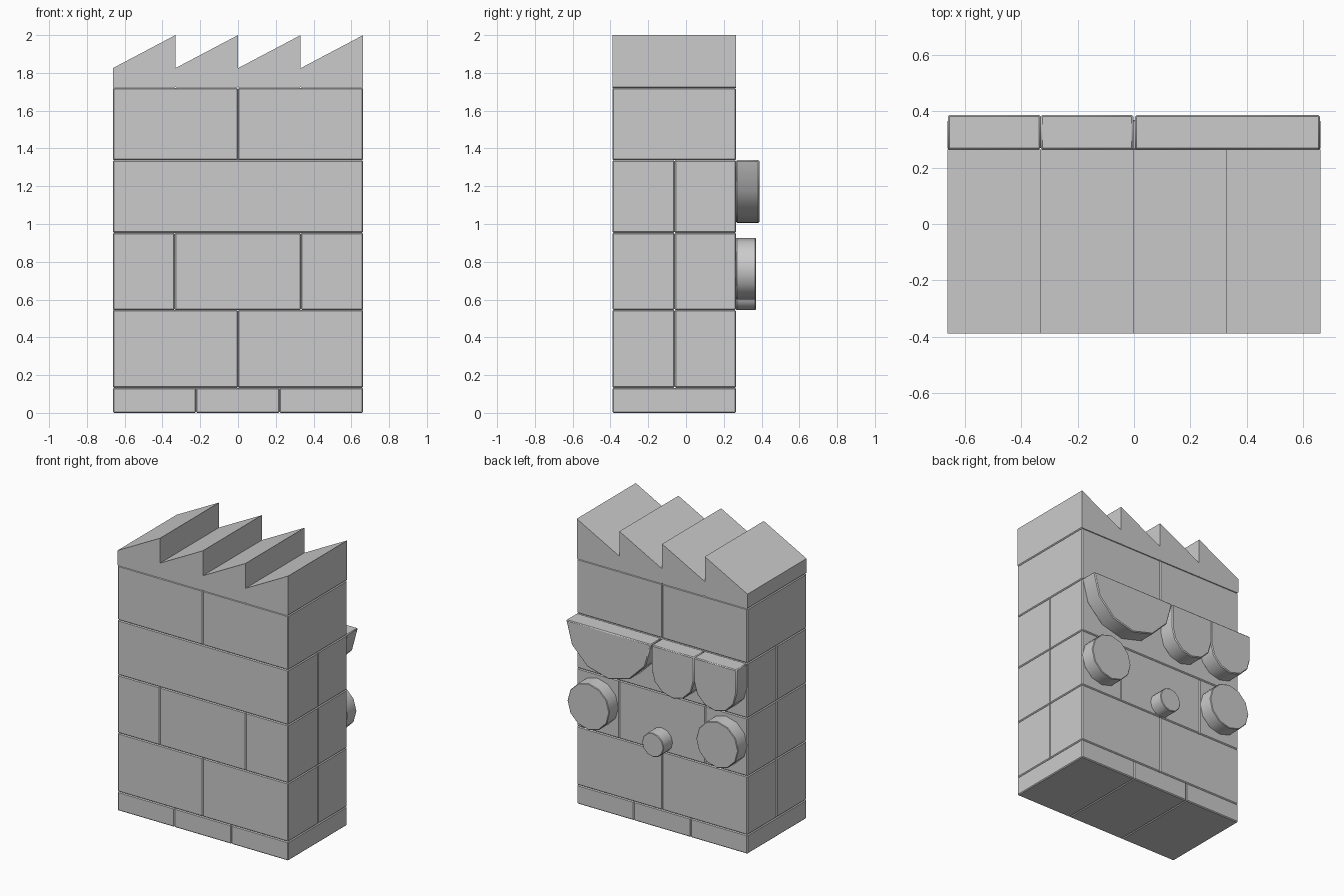
import bpy, bmesh, math

if "Cube" in bpy.data.objects:
    bpy.data.objects.remove(bpy.data.objects["Cube"])

FRONT, MID, BACK = -0.39, -0.06, 0.265
HALF = 0.663


def prism(name, profile, y0, y1, bevel=0.006, smooth=False):
    """Extrude an (x, z) outline from y0 to y1."""
    bm = bmesh.new()
    face = bm.faces.new([bm.verts.new((x, y0, z)) for x, z in profile])
    ext = bmesh.ops.extrude_face_region(bm, geom=[face])["geom"]
    moved = [v for v in ext if isinstance(v, bmesh.types.BMVert)]
    bmesh.ops.translate(bm, verts=moved, vec=(0, y1 - y0, 0))
    bmesh.ops.recalc_face_normals(bm, faces=bm.faces)
    me = bpy.data.meshes.new(name)
    bm.to_mesh(me)
    bm.free()
    ob = bpy.data.objects.new(name, me)
    bpy.context.collection.objects.link(ob)
    if bevel:
        mod = ob.modifiers.new("edge_bevel", "BEVEL")
        mod.width = bevel
        mod.segments = 1
        mod.limit_method = "ANGLE"
        mod.angle_limit = math.radians(40)
    if smooth:
        bpy.ops.object.select_all(action="DESELECT")
        ob.select_set(True)
        bpy.context.view_layer.objects.active = ob
        bpy.ops.object.shade_smooth_by_angle(angle=math.radians(35))
    return ob


def arc(cx, cz, r, a0, a1, n):
    return [(cx + r * math.cos(math.radians(a0 + (a1 - a0) * i / n)),
             cz + r * math.sin(math.radians(a0 + (a1 - a0) * i / n)))
            for i in range(n + 1)]


# Stone courses: bottom, top, x joints, y joints
courses = [
    (0.0, 0.133, [-0.222, 0.22], []),
    (0.133, 0.545, [0.0], [MID]),
    (0.545, 0.953, [-0.335, 0.333], [MID]),
    (0.953, 1.338, [], [MID]),
    (1.338, 1.72, [0.0], []),
]
for row, (z0, z1, xj, yj) in enumerate(courses):
    xs = [-HALF] + xj + [HALF]
    ys = [FRONT] + yj + [BACK]
    for i in range(len(xs) - 1):
        for j in range(len(ys) - 1):
            a, b = xs[i], xs[i + 1]
            prism(f"wall_block_{row}_{i}_{j}",
                  [(a, z0), (b, z0), (b, z1), (a, z1)], ys[j], ys[j + 1])

# Sawtooth roof, with a small chamfer on the bottom corners
c = 0.006
for i in range(4):
    a = -HALF + i * HALF / 2
    b = a + HALF / 2
    prism(f"roof_tooth_{i}",
          [(a + c, 1.72), (b - c, 1.72), (b, 1.72 + c), (b, 2.0),
           (a, 1.825), (a, 1.72 + c)], FRONT, BACK, bevel=0)

# Wide half-round awning and two narrow tongue-shaped awnings on the back
TOP = 1.338
prism("wide_awning", arc(0.332, TOP, 0.33, 180, 360, 6), BACK, 0.388, smooth=True)
for i, x in enumerate((-0.167, -0.497)):
    r = 0.165
    tongue = [(x - r, TOP)] + arc(x, 1.17, r, 180, 360, 6) + [(x + r, TOP)]
    prism(f"narrow_awning_{i}", tongue, BACK, 0.388, smooth=True)

# Round discs and centre knob on the back
for name, x, z, r in (("left_disc", -0.5, 0.763, 0.163),
                      ("right_disc", 0.5, 0.763, 0.163),
                      ("centre_knob", 0.0, 0.628, 0.084)):
    prism(name, arc(x, z, r, 0, 360, 12)[:-1], BACK, 0.37, bevel=0.004, smooth=True)
